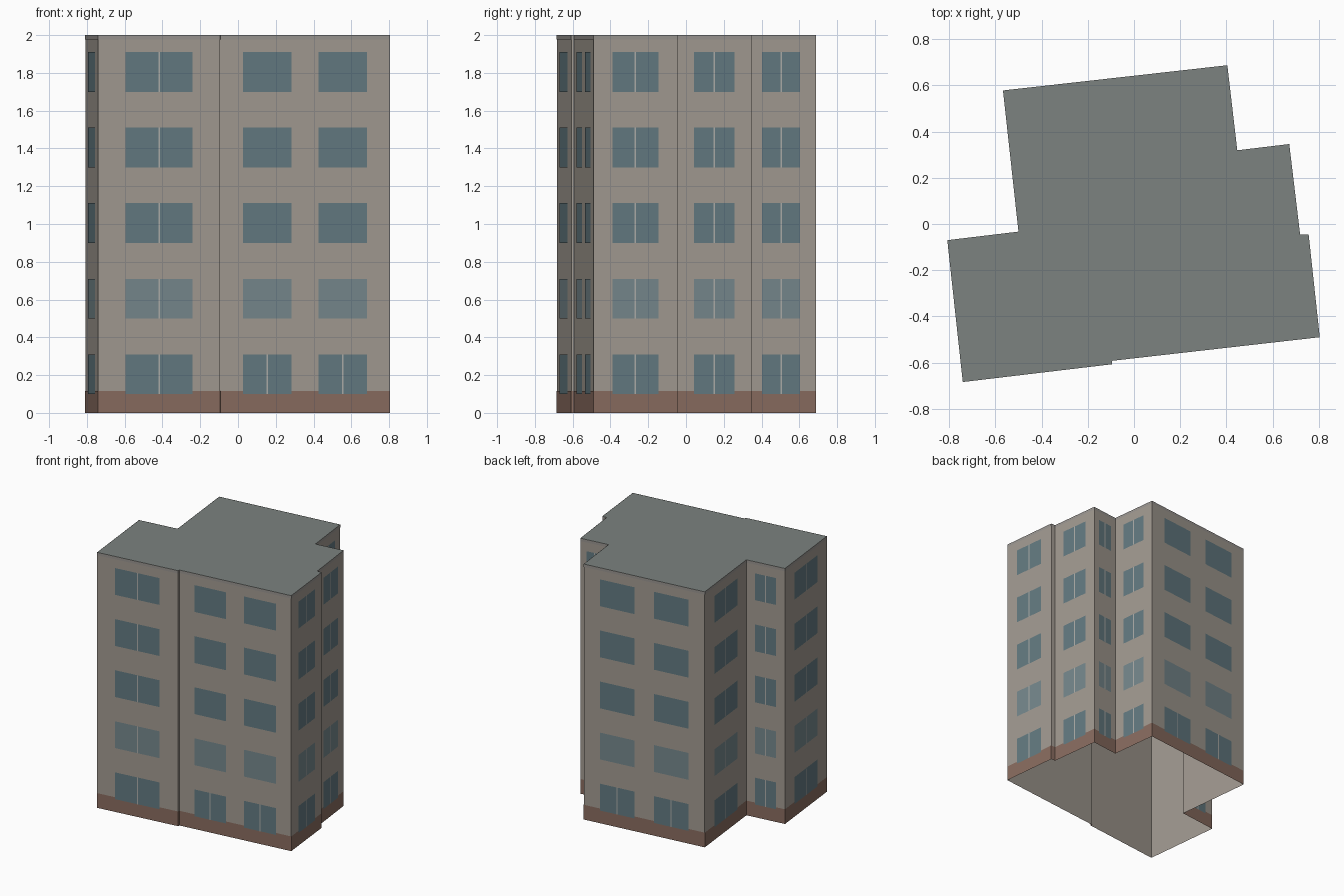
import bpy
from mathutils import Vector

if "Cube" in bpy.data.objects:
    bpy.data.objects.remove(bpy.data.objects["Cube"])

HEIGHT = 2.0
# Building footprint, clockwise seen from above
PLAN = [Vector(p) for p in (
    (-0.567, 0.578), (0.404, 0.687), (0.447, 0.319), (0.672, 0.346),
    (0.719, -0.046), (0.756, -0.046), (0.804, -0.490), (-0.094, -0.592),
    (-0.095, -0.607), (-0.741, -0.684), (-0.808, -0.070), (-0.500, -0.033))]
N = len(PLAN)


def material(name, rgb):
    m = bpy.data.materials.new(name)
    m.diffuse_color = (*rgb, 1)
    m.use_nodes = True
    m.node_tree.nodes["Principled BSDF"].inputs["Base Color"].default_value = m.diffuse_color
    return m


def make(name, verts, faces, mat):
    me = bpy.data.meshes.new(name)
    me.from_pydata(verts, [], faces)
    me.materials.append(mat)
    ob = bpy.data.objects.new(name, me)
    bpy.context.collection.objects.link(ob)
    return ob


def normal(i):
    d = (PLAN[(i + 1) % N] - PLAN[i % N]).normalized()
    return Vector((-d.y, d.x))


def ring(name, z0, z1, off, mat):
    """Band of wall following the footprint, pushed out with mitred corners."""
    pts = []
    for i in range(N):
        a, b = normal(i - 1), normal(i)
        pts.append(PLAN[i] + (a + b) * (off / (1 + a.dot(b))))
    verts = [(p.x, p.y, z) for z in (z0, z1) for p in pts]
    faces = [(i, i + N, (i + 1) % N + N, (i + 1) % N) for i in range(N)]
    return make(name, verts, [f[::-1] for f in faces], mat)


def panel(store, i, u0, u1, z0, z1, off):
    """Flat rectangle on wall i between distances u0 and u1 along it."""
    a, n = PLAN[i], normal(i)
    d = (PLAN[(i + 1) % N] - a).normalized()
    p, q = a + d * u0 + n * off, a + d * u1 + n * off
    k = len(store[0])
    store[0].extend([(q.x, q.y, z0), (p.x, p.y, z0), (p.x, p.y, z1), (q.x, q.y, z1)])
    store[1].append((k, k + 1, k + 2, k + 3))


wall = material("wall_plaster", (0.36, 0.325, 0.285))
roof_m = material("roof_grey", (0.20, 0.225, 0.215))
brown = material("plinth_brown", (0.25, 0.15, 0.115))
glass = material("glass_dark", (0.125, 0.195, 0.22))
glass_l = material("glass_light", (0.18, 0.245, 0.265))
frame = material("frame_pale", (0.42, 0.42, 0.40))
trim = material("trim_grey", (0.32, 0.30, 0.28))

# Shell: open underneath, flat roof on top
ring("walls", 0, HEIGHT, 0, wall)
make("roof", [(p.x, p.y, HEIGHT) for p in PLAN], [tuple(range(N))[::-1]], roof_m)
ring("plinth", 0, 0.115, 0.001, brown)
ring("roof_trim", 1.978, HEIGHT, 0.001, trim)

# Windows: one per short wall, two per long wall, on five floors
dark, light, bars = ([], []), ([], []), ([], [])
for i in range(N):
    length = (PLAN[(i + 1) % N] - PLAN[i]).length
    if length < 0.1:
        continue
    double = length > 0.8
    bays = ((0.135, 0.42), (0.58, 0.865)) if double else ((0.225, 0.775),)
    for floor in range(5):
        z0 = 0.10 + 0.4 * floor
        for b0, b1 in bays:
            u0, u1 = b0 * length, b1 * length
            panel(light if floor == 1 else dark, i, u0, u1, z0, z0 + 0.21, 0.002)
            # centre bar on the paired windows
            if not double or floor == 0:
                mid = (u0 + u1) / 2
                panel(bars, i, mid - 0.004, mid + 0.004, z0, z0 + 0.21, 0.003)

make("windows", *dark, glass)
make("second_floor_windows", *light, glass_l)
make("window_bars", *bars, frame)
